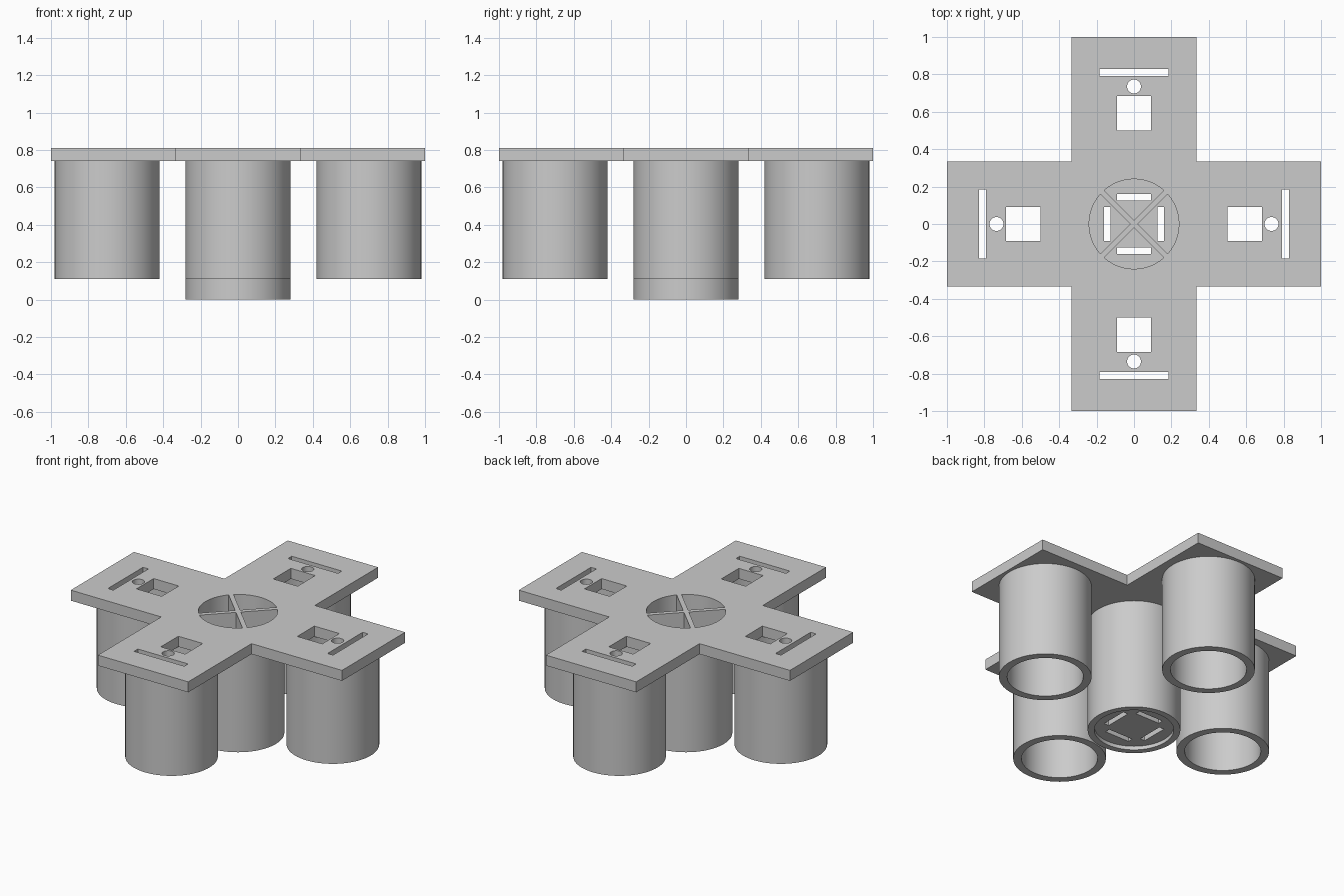
import bpy
import bmesh
from math import cos, sin, pi, radians

cube = bpy.data.objects.get("Cube")
if cube:
    bpy.data.objects.remove(cube, do_unlink=True)

GREY = (0.6, 0.6, 0.6, 1)
mat = bpy.data.materials.new("plain grey")
mat.use_nodes = True
mat.diffuse_color = GREY
mat.node_tree.nodes["Principled BSDF"].inputs["Base Color"].default_value = GREY

PLATE_BOTTOM, PLATE_TOP = 0.74, 0.81
TUBE_BOTTOM = 0.11
ARM = 0.333          # half width of each arm
TUBE_R, BORE_R = 0.28, 0.23
WELL_R = 0.24
TUBE_X = 0.70        # distance of the outer tubes from the centre


def circle(r, x=0, n=72):
    return [(x + r * cos(2 * pi * i / n), r * sin(2 * pi * i / n)) for i in range(n)]


def rect(x0, x1, half):
    return [(x0, -half), (x1, -half), (x1, half), (x0, half)]


def turn(points, k):
    """Rotate an outline by k quarter turns."""
    for _ in range(k):
        points = [(-y, x) for x, y in points]
    return points


def four_ways(points):
    return [turn(points, k) for k in range(4)]


def extrude(name, outlines, z0, z1):
    """Extrude an outer outline with holes between two heights."""
    curve = bpy.data.curves.new(name, "CURVE")
    curve.dimensions = "2D"
    curve.fill_mode = "BOTH"
    curve.extrude = (z1 - z0) / 2
    for points in outlines:
        spline = curve.splines.new("POLY")
        spline.points.add(len(points) - 1)
        for p, (x, y) in zip(spline.points, points):
            p.co = (x, y, 0, 1)
        spline.use_cyclic_u = True
    temp = bpy.data.objects.new(name + " outline", curve)
    bpy.context.collection.objects.link(temp)
    bpy.context.view_layer.update()
    graph = bpy.context.evaluated_depsgraph_get()
    mesh = bpy.data.meshes.new_from_object(temp.evaluated_get(graph))
    bpy.data.objects.remove(temp, do_unlink=True)

    bm = bmesh.new()
    bm.from_mesh(mesh)
    bmesh.ops.remove_doubles(bm, verts=bm.verts, dist=0.0001)
    bmesh.ops.translate(bm, verts=bm.verts, vec=(0, 0, (z0 + z1) / 2))
    bmesh.ops.recalc_face_normals(bm, faces=bm.faces)
    bmesh.ops.dissolve_limit(bm, angle_limit=radians(1), verts=bm.verts, edges=bm.edges)
    bm.to_mesh(mesh)
    bm.free()

    mesh.materials.clear()
    mesh.materials.append(mat)
    obj = bpy.data.objects.new(name, mesh)
    bpy.context.collection.objects.link(obj)
    bpy.ops.object.select_all(action="DESELECT")
    obj.select_set(True)
    bpy.context.view_layer.objects.active = obj
    bpy.ops.object.shade_smooth_by_angle(angle=radians(30))
    return obj


# Cross-shaped top plate with a slot, a round hole and a square hole per arm
cross = sum(four_ways([(ARM, -ARM), (1, -ARM), (1, ARM)]), [])
holes = [circle(WELL_R)]
for cut in (rect(0.50, 0.685, 0.09), circle(0.037, 0.735, 32), rect(0.79, 0.83, 0.185)):
    holes += four_ways(cut)
extrude("top_plate", [cross] + holes, PLATE_BOTTOM, PLATE_TOP)

# Open tube under each arm
for side, k in (("left", 0), ("back", 1), ("right", 2), ("front", 3)):
    rings = [turn(circle(r, TUBE_X), k) for r in (TUBE_R, BORE_R)]
    extrude(side + "_tube", rings, TUBE_BOTTOM, PLATE_BOTTOM)

# Central well, with its lower collar and slotted floor
rings = [circle(TUBE_R), circle(WELL_R)]
extrude("centre_tube", rings, TUBE_BOTTOM, PLATE_BOTTOM)
extrude("centre_collar", rings, 0, TUBE_BOTTOM)
extrude("well_floor", [circle(WELL_R)] + four_ways(rect(0.125, 0.16, 0.09)), 0.025, TUBE_BOTTOM)

# Crossed dividers standing in the well
t = 0.015
blade = sum(four_ways([(t, -t), (WELL_R, -t), (WELL_R, t)]), [])
dividers = extrude("well_dividers", [blade], TUBE_BOTTOM, PLATE_TOP)
dividers.rotation_euler.z = radians(45)
